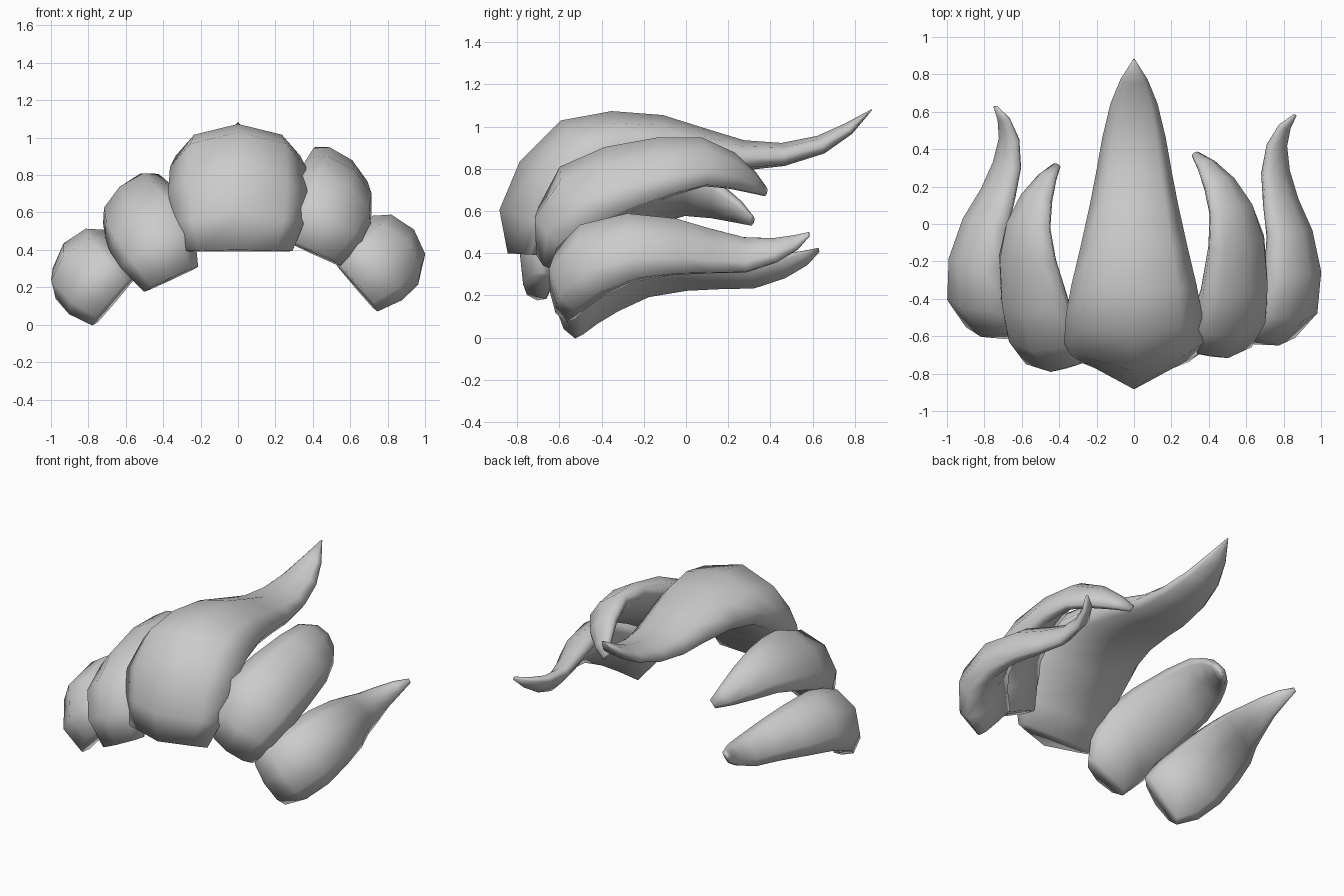
import bpy, bmesh, math
from mathutils import Vector, Matrix

if "Cube" in bpy.data.objects:
    bpy.data.objects.remove(bpy.data.objects["Cube"])


def ring_profile(sh=.3):
    """Cross-section (width factor, thickness factor), ridged outside, flatter inside."""
    side = [(.68, sh), (.97, min(-.1, sh - .22)), (.8, -.42)]
    return [(0, .5)] + side + [(0, -.5)] + [(-p, q) for p, q in reversed(side)]


def lock(name, stations, roll, xform=Matrix()):
    """Loft a curved lock. Station = x, y, z, half width, thickness, [shoulder height]."""
    bm = bmesh.new()
    pts = [Vector(s[:3]) for s in stations]
    a = math.radians(roll)
    rings = []
    for i, s in enumerate(stations):
        t = (pts[min(i + 1, len(pts) - 1)] - pts[max(i - 1, 0)]).normalized()
        u = Vector((math.cos(a), 0, -math.sin(a)))
        u = (u - t * u.dot(t)).normalized()
        n = u.cross(t)
        rings.append([bm.verts.new(xform @ (pts[i] + u * (p * s[3]) + n * (q * s[4])))
                      for p, q in ring_profile(*s[5:])])
    k = len(rings[0])
    for r0, r1 in zip(rings, rings[1:]):
        for j in range(k):
            bm.faces.new((r0[j], r0[(j + 1) % k], r1[(j + 1) % k], r1[j]))
    bm.faces.new(rings[0])
    bm.faces.new(rings[-1])
    bmesh.ops.recalc_face_normals(bm, faces=bm.faces)
    for f in bm.faces:
        f.smooth = True
    me = bpy.data.meshes.new(name)
    bm.to_mesh(me)
    bm.free()
    ob = bpy.data.objects.new(name, me)
    bpy.context.collection.objects.link(ob)
    return ob


def mirrored(offset, angle):
    return (Matrix.Translation(offset) @ Matrix.Rotation(angle, 4, 'Z')
            @ Matrix.Diagonal((-1, 1, 1, 1)))


# Large centre lock, sweeping up over the front and back to an upturned tip
lock("centre_lock", [
    (0, -.765, .395, .30, .16, .05), (0, -.755, .565, .365, .27, -.02),
    (0, -.66, .73, .385, .33, .2), (0, -.50, .875, .375, .36),
    (0, -.33, .93, .345, .29), (0, -.12, .935, .295, .24),
    (0, .10, .895, .245, .18), (0, .27, .863, .21, .145),
    (0, .46, .868, .175, .11), (0, .64, .915, .13, .09),
    (0, .77, .99, .075, .06), (0, .88, 1.08, .005, .005)], 0)

# Inner pair, curling inward and down at the tip
inner = [
    (.405, -.645, .385, .165, .13), (.475, -.62, .54, .225, .21),
    (.525, -.52, .675, .25, .24), (.555, -.34, .76, .235, .20),
    (.56, -.10, .825, .205, .15), (.53, .08, .845, .165, .12),
    (.465, .22, .80, .12, .10), (.39, .32, .74, .07, .065),
    (.33, .375, .695, .03, .03)]
lock("right_inner_lock", inner, 43)
lock("left_inner_lock", inner, 43, mirrored((-.04, -.015, -.14), .13))

# Outer pair, sweeping back to a flicked tip
outer = [
    (.635, -.58, .205, .18, .13), (.74, -.555, .295, .22, .21),
    (.83, -.45, .385, .225, .24), (.865, -.26, .445, .205, .20),
    (.845, -.05, .445, .175, .15), (.795, .12, .42, .14, .11),
    (.765, .28, .40, .11, .09), (.77, .42, .42, .075, .07),
    (.81, .52, .455, .045, .045), (.86, .58, .49, .014, .015)]
lock("right_outer_lock", outer, 50)
lock("left_outer_lock", outer, 50, mirrored((.035, -.06, -.075), -.13))
